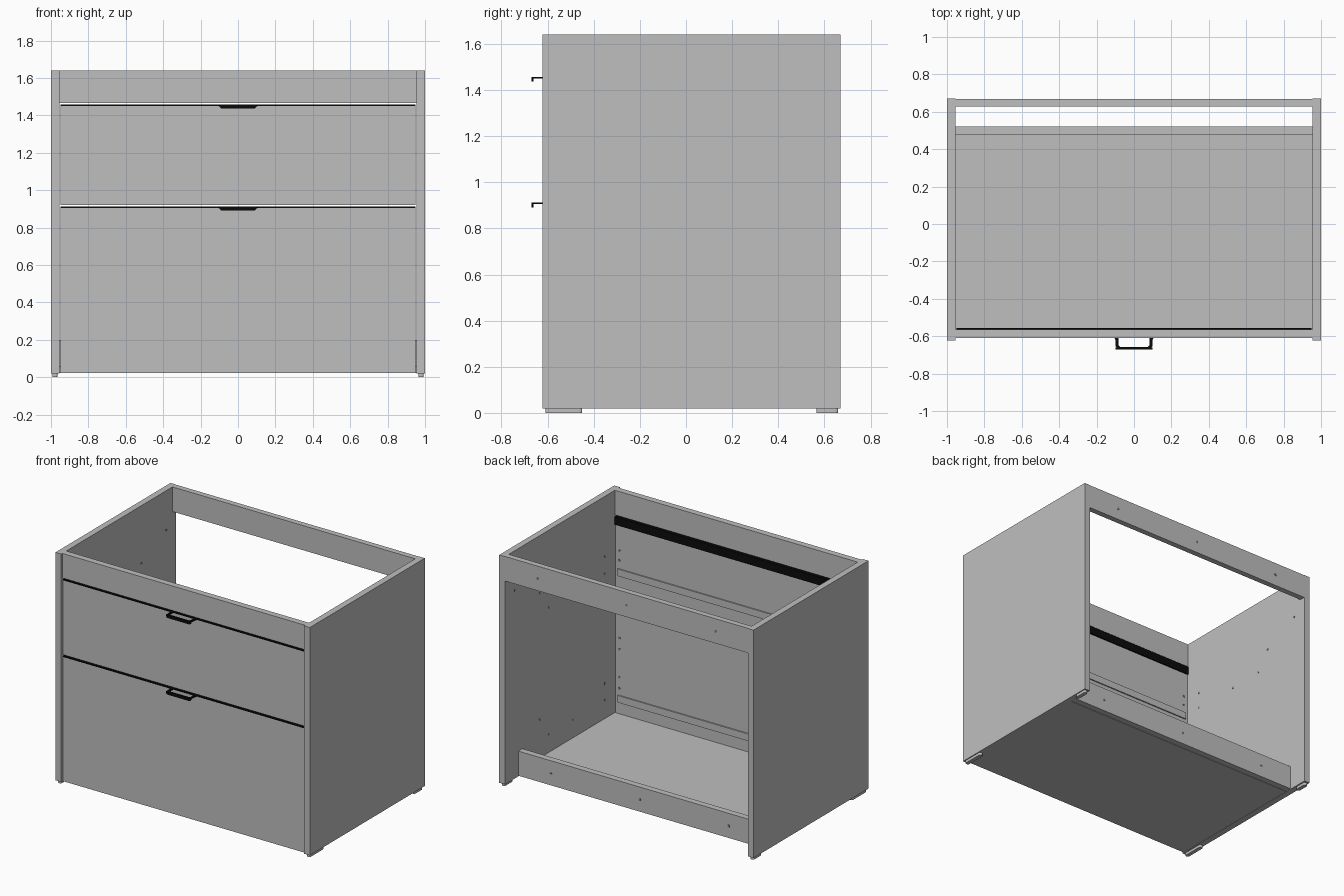
import bpy
import bmesh
from math import pi
from mathutils import Matrix, Vector

if "Cube" in bpy.data.objects:
    bpy.data.objects.remove(bpy.data.objects["Cube"], do_unlink=True)


def material(name, level):
    mat = bpy.data.materials.new(name)
    mat.use_nodes = True
    colour = (level, level, level, 1)
    mat.diffuse_color = colour
    mat.node_tree.nodes["Principled BSDF"].inputs["Base Color"].default_value = colour
    return mat


GREY = material("board grey", 0.52)
BLACK = material("handle black", 0.003)
DARK = material("drill hole grey", 0.2)


def finish(name, bm, mat):
    bmesh.ops.recalc_face_normals(bm, faces=bm.faces)
    mesh = bpy.data.meshes.new(name)
    bm.to_mesh(mesh)
    bm.free()
    mesh.materials.append(mat)
    obj = bpy.data.objects.new(name, mesh)
    bpy.context.collection.objects.link(obj)
    return obj


def box(name, x, y, z, mat=GREY, bevel=0):
    """Box from (low, high) pairs, with optional rounded upright edges."""
    bm = bmesh.new()
    bmesh.ops.create_cube(bm, size=1)
    for v in bm.verts:
        v.co = [(a + b) / 2 + c * (b - a) for c, (a, b) in zip(v.co, (x, y, z))]
    if bevel:
        upright = [e for e in bm.edges
                   if abs(e.verts[0].co.z - e.verts[1].co.z) > 0.001]
        bmesh.ops.bevel(bm, geom=upright, offset=bevel, segments=4,
                        profile=0.5, affect='EDGES')
    return finish(name, bm, mat)


def prism(name, outline, axis, low, high, mat):
    """Extrude a flat outline along the y or z axis."""
    bm = bmesh.new()
    place = (lambda p: (p[0], p[1], low)) if axis == 'z' else (lambda p: (p[0], low, p[1]))
    face = bm.faces.new([bm.verts.new(place(p)) for p in outline])
    grown = bmesh.ops.extrude_face_region(bm, geom=[face])["geom"]
    step = Vector((0, 0, high - low)) if axis == 'z' else Vector((0, high - low, 0))
    bmesh.ops.translate(bm, vec=step,
                        verts=[g for g in grown if isinstance(g, bmesh.types.BMVert)])
    return finish(name, bm, mat)


def holes(name, points, axis):
    """Small flat discs marking drilled holes, facing along x or y."""
    bm = bmesh.new()
    turn = Matrix.Rotation(pi / 2, 4, 'Y' if axis == 'x' else 'X')
    for p in points:
        bmesh.ops.create_cone(bm, cap_ends=True, segments=12, radius1=0.009,
                              radius2=0.009, depth=0.003,
                              matrix=Matrix.Translation(p) @ turn)
    return finish(name, bm, DARK)


INNER = 0.955           # inside face of the side panels
FRONT = (-0.61, -0.565)  # thickness of the front boards
RAIL_Z = (1.465, 1.64)
span = (-INNER, INNER)

# Side panels with their feet and drilled holes
pattern = [(0.28, 0.33), (0.18, 0.19), (-0.09, 0.19), (-0.45, 0.31), (-0.45, 0.19)]
for side, s in (("right", -1), ("left", 1)):
    def reach(a, b):
        return tuple(sorted((s * a, s * b)))
    box(side + "_side_panel", reach(INNER, 1), (-0.622, 0.67), (0.02, 1.64))
    box(side + "_front_foot", reach(0.965, 0.993), (-0.61, -0.45), (0, 0.021), bevel=0.012)
    box(side + "_back_foot", reach(0.965, 0.993), (0.565, 0.66), (0, 0.021), bevel=0.012)
    spots = [(s * INNER, y, z + lift) for lift in (0, 0.9) for y, z in pattern]
    holes(side + "_side_holes", spots + [(s * INNER, 0.56, 1.36)], 'x')
    holes(side + "_front_holes",
          [(s * 0.92, FRONT[1], z) for z in (1.22, 1.15, 0.6, 0.52, 0.32, 0.24)], 'y')

# Rails and floor
box("front_top_rail", span, FRONT, RAIL_Z)
box("back_top_rail", span, (0.627, 0.668), RAIL_Z)
box("back_bottom_rail", span, (0.475, 0.52), (0.025, 0.2))
box("floor_panel", span, (FRONT[1], 0.475), (0.022, 0.06))
for name, y, z in (("top", 0.668, 1.55), ("bottom", 0.52, 0.11)):
    holes(name + "_rail_holes", [(x, y, z) for x in (-0.7, 0, 0.7)], 'y')

# Drawer fronts, each with a mounting strip, edge profile and pull
for level, low, high in (("lower", 0.022, 0.905), ("upper", 0.921, 1.45)):
    box(level + "_drawer_front", (-0.95, 0.95), FRONT, (low, high))
    plate = box(level + "_mounting_strip", (-0.93, 0.93), (FRONT[1], -0.556),
                (low + 0.12, low + 0.17))
    cap = high + 0.007
    box(level + "_edge_profile", (-0.95, 0.95), (-0.61, -0.556), (high, cap), BLACK)
    box(level + "_edge_flange", (-0.95, 0.95), (FRONT[1], -0.556), (high - 0.05, high), BLACK)

    # Open loop pull with chamfered corners and a turned-down lip
    half = [(0.105, -0.605), (0.098, -0.625), (0.098, -0.655), (0.085, -0.67)]
    inner = [(0.073, -0.657), (0.083, -0.647), (0.083, -0.605)]
    right = [(-x, y) for x, y in half]
    loop = half + right[::-1] + [(-x, y) for x, y in inner[::-1]] + inner
    prism(level + "_pull_loop", loop, 'z', high, cap, BLACK)
    lip = [(0.098, cap), (0.098, cap - 0.012), (0.088, cap - 0.021)]
    lip += [(-x, z) for x, z in lip[::-1]]
    prism(level + "_pull_lip", lip, 'y', -0.67, -0.661, BLACK)
